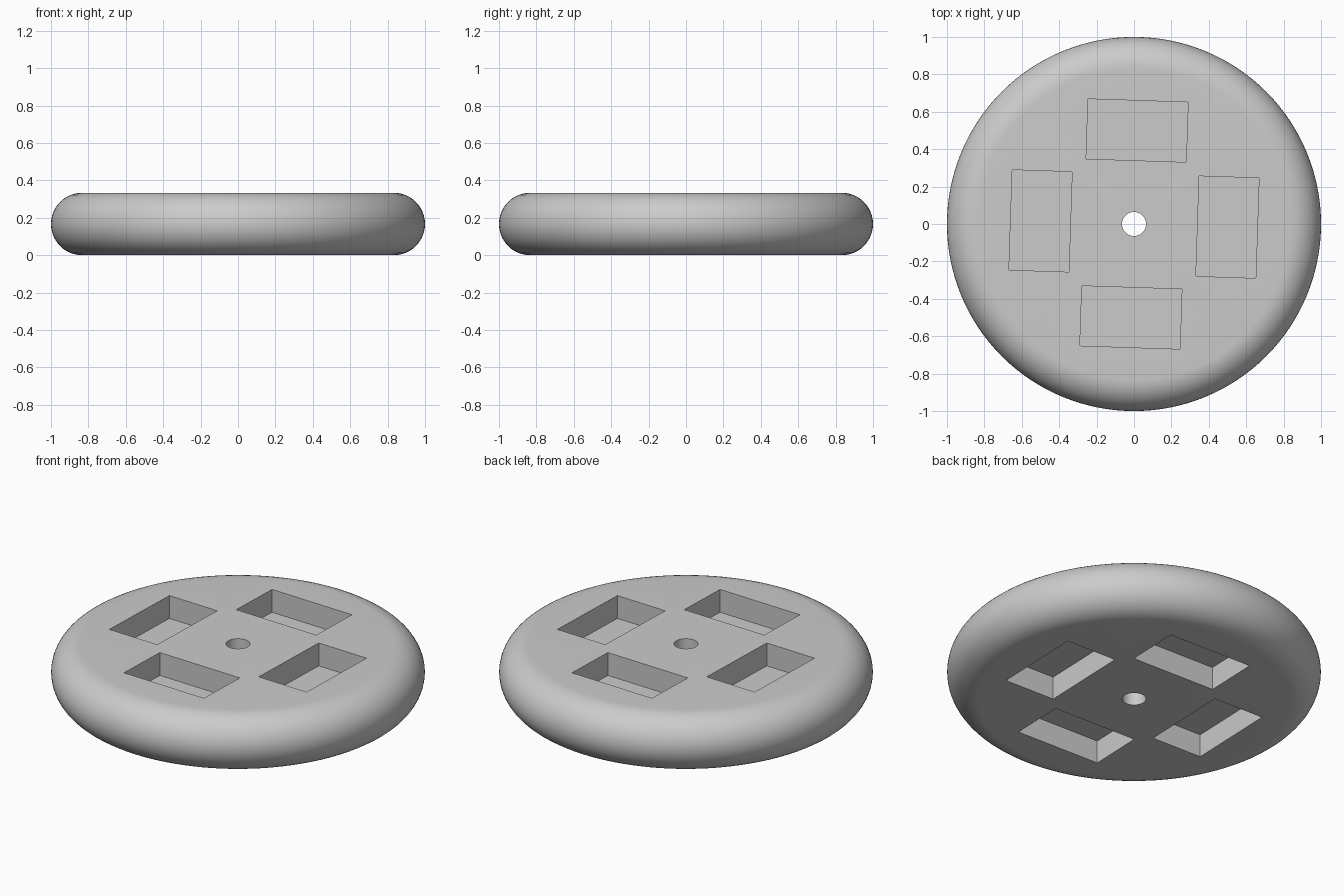
import bpy, bmesh, math
from mathutils import Matrix, Vector

cube = bpy.data.objects.get("Cube")
if cube:
    bpy.data.objects.remove(cube)

HEIGHT = 1 / 3
ROUND = HEIGHT / 2          # fully rounded rim
HOLE = 0.064
DEPTH = 0.135               # pocket depth on each face
TILT = math.radians(-1.9)


def add_object(name, bm):
    mesh = bpy.data.meshes.new(name)
    bm.to_mesh(mesh)
    bm.free()
    obj = bpy.data.objects.new(name, mesh)
    bpy.context.collection.objects.link(obj)
    return obj


grey = bpy.data.materials.new("light_grey")
grey.use_nodes = True
colour = (0.6, 0.6, 0.6, 1)
grey.diffuse_color = colour
grey.node_tree.nodes["Principled BSDF"].inputs["Base Color"].default_value = colour

# Disc: lathed closed profile with a rounded rim and a centre hole
profile = [Vector((HOLE, 0, 0))]
steps = 24
for i in range(steps + 1):
    a = math.pi * (i / steps - 0.5)
    profile.append(Vector((1 - ROUND + ROUND * math.cos(a), 0, ROUND + ROUND * math.sin(a))))
profile.append(Vector((HOLE, 0, HEIGHT)))

bm = bmesh.new()
verts = [bm.verts.new(p) for p in profile]
edges = [bm.edges.new((verts[i - 1], verts[i])) for i in range(len(verts))]
bmesh.ops.spin(bm, geom=verts + edges, cent=(0, 0, 0), axis=(0, 0, 1),
               angle=math.tau, steps=128)
bmesh.ops.remove_doubles(bm, verts=bm.verts, dist=0.0001)
bmesh.ops.recalc_face_normals(bm, faces=bm.faces)
disc = add_object("wheel_disc", bm)
disc.data.materials.append(grey)

# Pocket cutters: four around the centre, on both faces
bm = bmesh.new()
for z in (0, HEIGHT):
    for k in range(4):
        turn = Matrix.Rotation(TILT + k * math.pi / 2, 4, "Z")
        place = Matrix.Translation((0.5, 0, z))
        size = Matrix.Diagonal((0.32, 0.535, 2 * DEPTH, 1))
        bmesh.ops.create_cube(bm, size=1, matrix=turn @ place @ size)
cutter = add_object("pocket_cutter", bm)
cutter.data.materials.append(grey)
cutter.hide_render = True

# Cut the pockets, then shade the rounded surfaces smooth
bpy.ops.object.select_all(action="DESELECT")
bpy.context.view_layer.objects.active = disc
disc.select_set(True)
mod = disc.modifiers.new("pockets", "BOOLEAN")
mod.operation = "DIFFERENCE"
mod.solver = "EXACT"
mod.object = cutter
bpy.ops.object.modifier_apply(modifier=mod.name)
bpy.data.objects.remove(cutter)
bpy.ops.object.shade_smooth_by_angle(angle=math.radians(30))
